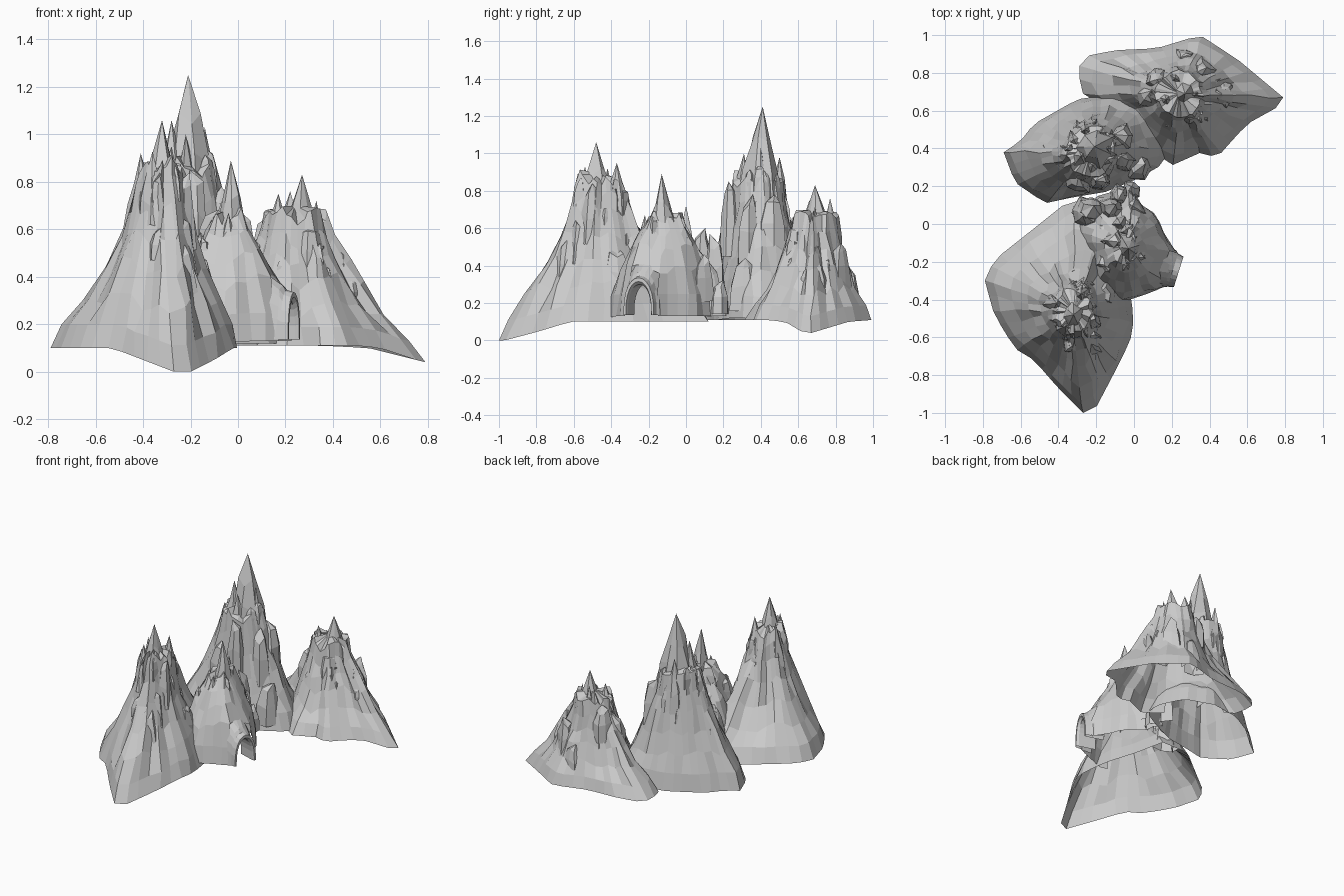
import bpy, bmesh, math, random
from mathutils import Vector, noise
from mathutils.bvhtree import BVHTree

if "Cube" in bpy.data.objects:
    bpy.data.objects.remove(bpy.data.objects["Cube"])

random.seed(11)
UP = Vector((0, 0, 1))


def finish(bm, name):
    bmesh.ops.recalc_face_normals(bm, faces=bm.faces)
    me = bpy.data.meshes.new(name)
    bm.to_mesh(me)
    bm.free()
    ob = bpy.data.objects.new(name, me)
    bpy.context.collection.objects.link(ob)
    return ob


def prune(bm, faces, shells):
    """Remove faces buried completely under any of the given shells."""
    dead = [f for f in faces if any(
        all(s.ray_cast(v.co + UP * .004, UP)[0] for v in f.verts) for s in shells)]
    bmesh.ops.delete(bm, geom=dead, context='FACES')


def resample(pts, n):
    """Even points along a closed outline."""
    pts = [Vector(p) for p in pts]
    segs = [(a, b, (b - a).length) for a, b in zip(pts, pts[1:] + pts[:1])]
    total = sum(s[2] for s in segs)
    out = []
    for i in range(n):
        d = total * i / n
        for a, b, l in segs:
            if d <= l:
                out.append(a.lerp(b, d / l))
                break
            d -= l
    return out


def bridge(bm, lo, hi, closed=True):
    n = len(lo)
    for i in range(n if closed else n - 1):
        j = (i + 1) % n
        bm.faces.new((lo[i], lo[j], hi[j], hi[i]))


PEAK = ((0, 1), (.35, .78), (.65, .44))
BLOCK = ((0, 1.05), (.5, .92), (.82, .58))


def spire(bm, x, y, z0, z1, r, sides=6, shape=PEAK, lean=0):
    """Jagged rock column: a pointed peak or a blunt block."""
    rings = []
    spin = random.random() * 6
    jit = [random.uniform(0.78, 1.18) for _ in range(sides)]
    for f, s in shape:
        ring = []
        for i in range(sides):
            a = spin + math.tau * i / sides
            q = r * s * jit[i] * random.uniform(0.88, 1.12)
            ring.append(bm.verts.new((x + q * math.cos(a), y + q * math.sin(a),
                        z0 + (z1 - z0) * max(0, f + random.uniform(-0.07, 0.07)))))
        rings.append(ring)
    for a, b in zip(rings, rings[1:]):
        bridge(bm, a, b)
    tip = bm.verts.new((x + random.uniform(-lean, lean), y + random.uniform(-lean, lean), z1))
    for i in range(sides):
        bm.faces.new((rings[-1][i], rings[-1][(i + 1) % sides], tip))


built = []


def mountain(name, foot, top, profile, spires, blocks, crags, n=36, hole=None):
    """Open shell lofted from a footprint to a top ellipse, with peaks, blocks and crags."""
    bm = bmesh.new()
    base = resample(foot, n)
    cx, cy, rx, ry = top
    rings = []
    for k, (f, z) in enumerate(profile):
        ring = []
        for p in base:
            a = math.atan2((p.y - cy) / ry, (p.x - cx) / rx)
            t = Vector((cx + rx * math.cos(a), cy + ry * math.sin(a), 0))
            # gullies and ridges run down the slope
            g = 0.06 * noise.noise(Vector((p.x * 7, p.y * 7, z * 2))) if k else 0
            q = p.lerp(t, min(1.03, f + g))
            j = 0.009 if k else 0
            zz = p.z if k == 0 else z + (p.z - 0.1) * (1 - f)
            if k > 1:
                zz += 0.07 * noise.noise(Vector((p.x * 5, p.y * 5, 3))) + random.uniform(-.02, .02)
            ring.append(bm.verts.new((q.x + random.uniform(-j, j), q.y + random.uniform(-j, j), zz)))
        rings.append(ring)
    for a, b in zip(rings, rings[1:]):
        bridge(bm, a, b)
    tip = bm.verts.new((cx, cy, profile[-1][1] + 0.04))
    for i in range(n):
        bm.faces.new((rings[-1][i], rings[-1][(i + 1) % n], tip))
    shell = BVHTree.FromBMesh(bm)
    count = len(bm.faces)
    # crags: broken chunks stuck to the upper slopes
    for _ in range(crags):
        k = random.randrange(len(rings) // 2, len(rings))
        v = random.choice(rings[k]).co
        spire(bm, v.x + (cx - v.x) * 0.15, v.y + (cy - v.y) * 0.15, v.z - 0.10,
              v.z + random.uniform(0.02, 0.07), random.uniform(0.03, 0.05),
              random.choice((4, 5)), BLOCK, .025)
    for s in spires:
        spire(bm, *s)
    for b in blocks:
        spire(bm, *b, 7, BLOCK, .03)
    # keep only visible rock
    bm.faces.ensure_lookup_table()
    prune(bm, bm.faces[count:], [shell])
    prune(bm, bm.faces[:], built)
    built.append(shell)
    if hole:
        dead = [f for f in bm.faces if hole(f.calc_center_median())]
        bmesh.ops.delete(bm, geom=dead, context='FACES')
    return finish(bm, name)


# Front mountain
mountain("front_mountain",
         [(-.27, -1, 0), (-.2, -.97, 0), (-.1, -.78, .05), (-.02, -.62, .1), (0, -.5, .1), (-.03, -.3, .1),
          (-.1, -.08, .1), (-.14, .12, .1), (-.35, .12, .1), (-.5, 0, .1), (-.74, -.19, .1),
          (-.79, -.3, .1), (-.74, -.48, .1), (-.63, -.66, .1), (-.53, -.72, .1), (-.4, -.87, .05)],
         (-.32, -.46, .09, .115),
         [(0, .1), (.12, .2), (.34, .3), (.58, .43), (.76, .56), (.88, .69), (.94, .78), (1, .85)],
         [(-.32, -.48, .65, 1.06, .10, 7), (-.36, -.54, .6, .93, .07), (-.41, -.42, .6, .92, .06),
          (-.28, -.37, .65, .95, .07)],
         [(-.23, -.5, .5, .84, .06), (-.25, -.65, .3, .54, .07), (-.24, -.57, .4, .66, .06),
          (-.17, -.38, .25, .5, .08), (-.3, -.27, .35, .6, .08), (-.25, .05, .14, .46, .1)], 14)

# Tall rear-left mountain
mountain("tall_mountain",
         [(-.69, .38, .11), (-.63, .22, .11), (-.47, .11, .11), (-.33, .14, .11), (-.15, .17, .11),
          (.02, .24, .12), (.16, .32, .12), (.18, .45, .11), (.1, .62, .11), (-.1, .69, .11),
          (-.3, .66, .11), (-.53, .53, .11), (-.6, .44, .11)],
         (-.23, .385, .125, .135),
         [(0, .1), (.13, .22), (.36, .34), (.57, .48), (.76, .62), (.88, .74), (1, .87)],
         [(-.21, .41, .7, 1.25, .13, 7), (-.14, .40, .6, 1.03, .07), (-.28, .36, .7, 1.06, .08),
          (-.22, .31, .6, 1.0, .08), (-.26, .5, .6, .98, .07)],
         [(-.18, .24, .45, .85, .06), (-.07, .34, .4, .78, .07), (-.35, .37, .55, .88, .06),
          (-.08, .46, .45, .78, .07), (.03, .32, .15, .44, .08), (-.3, .23, .4, .68, .07)], 14)

# Rear-right mountain
mountain("right_mountain",
         [(.79, .67, .04), (.78, .63, .04), (.6, .53, .1), (.5, .42, .11), (.43, .34, .11), (.38, .39, .11),
          (.2, .31, .11), (.08, .4, .11), (-.08, .58, .11), (-.27, .69, .11), (-.3, .82, .11),
          (-.25, .89, .11), (-.1, .92, .11), (.12, .93, .11), (.35, 1, .11), (.55, .87, .1)],
         (.24, .69, .12, .12),
         [(0, .1), (.16, .18), (.43, .27), (.64, .38), (.79, .47), (.92, .56), (1, .66)],
         [(.27, .69, .45, .83, .10, 7), (.17, .66, .45, .75, .08), (.22, .77, .45, .76, .07),
          (.33, .69, .4, .72, .06)],
         [(.3, .59, .35, .63, .07), (.48, .7, .2, .44, .05), (.37, .82, .25, .52, .06),
          (.27, .88, .16, .38, .05), (.08, .69, .3, .57, .07), (.12, .77, .4, .65, .06)], 12)

# Small cave hill; faces in front of the tunnel are left out
C = Vector((.225, -.25, 0))
OUT = Vector((.95, -.3, 0)).normalized()
SIDE = Vector((.3, .95, 0)).normalized()


def in_tunnel(p):
    d = p - C
    return d.dot(OUT) > -.17 and abs(d.dot(SIDE)) < .085 and p.z < .34


mountain("cave_hill",
         [(.225, -.15, .13), (.2, -.24, .13), (.17, -.33, .13), (.07, -.37, .13), (-.08, -.42, .12),
          (-.24, -.3, .12), (-.32, 0, .12), (-.22, .14, .13), (-.05, .19, .13), (0, .23, .13),
          (.01, .12, .13), (.12, .05, .13), (.16, -.05, .13)],
         (-.05, -.12, .07, .095),
         [(0, .1), (.06, .22), (.22, .34), (.5, .46), (.8, .56), (1, .64)],
         [(-.03, -.13, .45, .89, .085, 7), (-.04, -.22, .4, .67, .07), (.01, -.07, .35, .67, .06),
          (-.07, 0, .35, .72, .07)],
         [(-.12, .08, .3, .6, .07), (-.08, .15, .2, .57, .06), (-.23, .07, .25, .5, .08),
          (.05, -.19, .3, .53, .06), (.09, -.1, .25, .43, .06), (-.02, .18, .14, .32, .05),
          (0, .08, .2, .46, .06)], 12, 30, in_tunnel)

# Cave mouth: tunnel lining, stone rim and hood flaring back into the hill
bm = bmesh.new()
hoops = []
for depth, w, h in ((-.12, .066, .30), (-.004, .066, .30), (.012, .072, .315), (.012, .085, .335),
                    (-.02, .092, .345), (-.04, .1, .37), (-.11, .115, .43)):
    hoop = []
    for i in range(13):
        a = math.pi * i / 12
        u, z = w * math.cos(a), .135 + (h - .135) * math.sin(a) ** .75
        j = 0 if len(hoops) < 5 else random.uniform(-.008, .008)
        hoop.append(bm.verts.new(C + OUT * (depth + j) + SIDE * (u + j) + Vector((0, 0, z))))
    hoops.append(hoop)
for a, b in zip(hoops, hoops[1:]):
    bridge(bm, a, b, False)
finish(bm, "cave_mouth")
